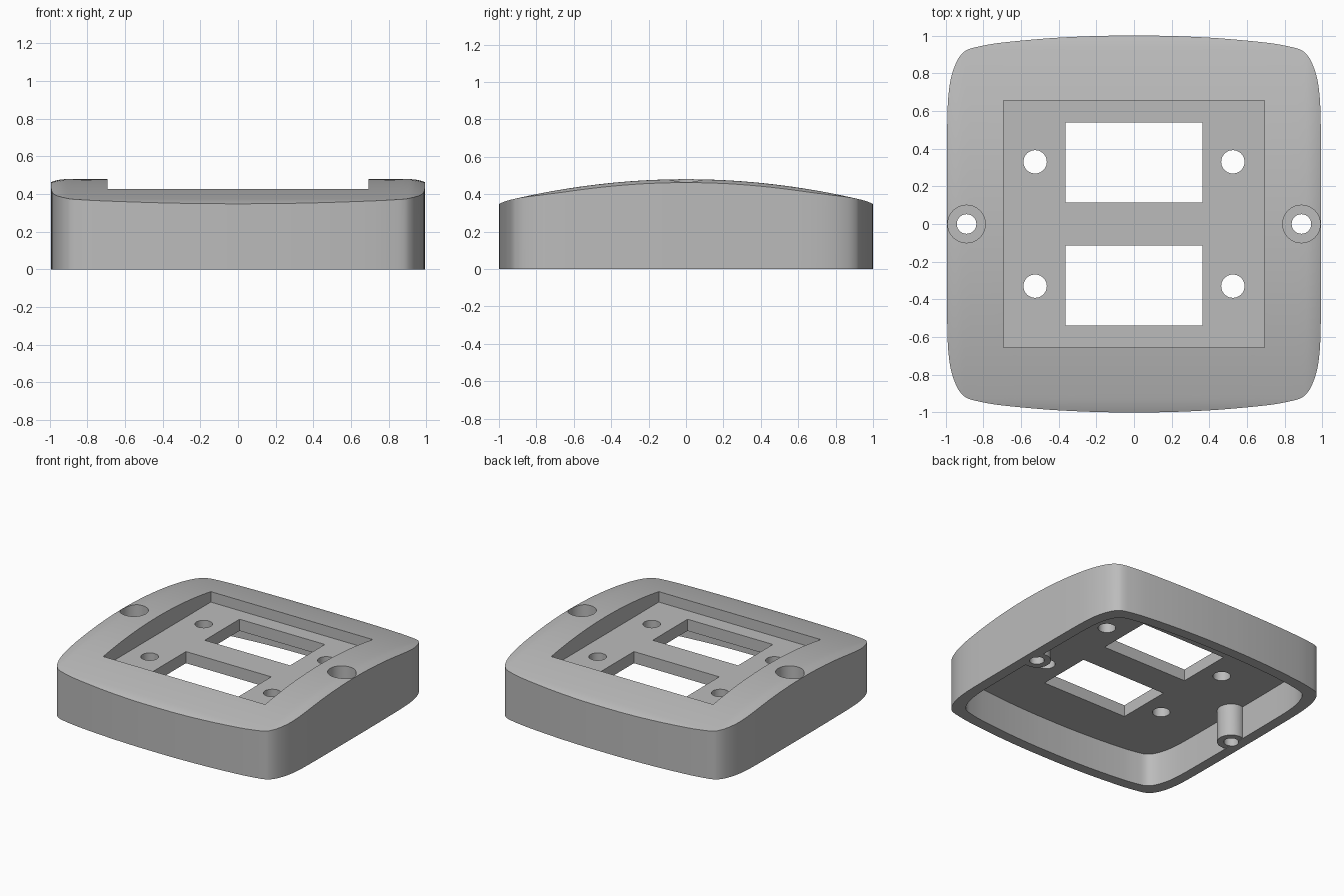
import bpy
import bmesh
import math

if "Cube" in bpy.data.objects:
    bpy.data.objects.remove(bpy.data.objects["Cube"])

TOP = 0.48
FLOOR = 0.345      # recess floor
CEILING = 0.255    # underside of the plate
INNER = 0.92       # cavity plan relative to the outer plan

grey = bpy.data.materials.new("matte grey")
grey.use_nodes = True
grey.diffuse_color = (0.5, 0.5, 0.5, 1)
grey.node_tree.nodes["Principled BSDF"].inputs["Base Color"].default_value = (0.5, 0.5, 0.5, 1)


def rectangle(x0, x1, y0, y1):
    return [(x0, y0), (x1, y0), (x1, y1), (x0, y1)]


def circle(cx, cy, r, n=40):
    return [(cx + r * math.cos(math.tau * i / n), cy + r * math.sin(math.tau * i / n))
            for i in range(n)]


def loft(name, loops):
    # closed solid through a list of vertex loops, capped at both ends
    bm = bmesh.new()
    rings = [[bm.verts.new(p) for p in loop] for loop in loops]
    for low, high in zip(rings, rings[1:]):
        for i in range(len(low)):
            bm.faces.new((low[i - 1], low[i], high[i], high[i - 1]))
    bm.faces.new(rings[0][::-1])
    bm.faces.new(rings[-1])
    bmesh.ops.triangulate(bm, faces=bm.faces[:])
    if bm.calc_volume(signed=True) < 0:
        bmesh.ops.reverse_faces(bm, faces=bm.faces[:])
    mesh = bpy.data.meshes.new(name)
    bm.to_mesh(mesh)
    bm.free()
    mesh.materials.append(grey)
    ob = bpy.data.objects.new(name, mesh)
    bpy.context.collection.objects.link(ob)
    return ob


def prism(name, points, z0, z1):
    return loft(name, [[(x, y, z) for x, y in points] for z in (z0, z1)])


def combine(ob, tool, operation):
    mod = ob.modifiers.new("combine", "BOOLEAN")
    mod.object = tool
    mod.operation = operation
    mod.solver = "EXACT"
    bpy.context.view_layer.objects.active = ob
    bpy.ops.object.modifier_apply(modifier=mod.name)
    if not ob.data.polygons:
        raise RuntimeError("nothing left after " + tool.name)
    bpy.data.objects.remove(tool)


def outline(steps=5):
    # one corner of the pillow shaped plan, mirrored to a full loop and smoothed
    q = [(0.994, 0), (0.993, 0.35), (0.99, 0.6), (0.981, 0.72), (0.965, 0.8),
         (0.94, 0.865), (0.912, 0.905), (0.88, 0.927), (0.82, 0.943),
         (0.7, 0.963), (0.45, 0.986), (0.2, 0.998), (0, 1)]
    half = q + [(-x, y) for x, y in q[-2::-1]]
    loop = half + [(-x, -y) for x, y in half[1:-1]]
    n = len(loop)
    out = []
    for i in range(n):
        a, b, c, d = (loop[(i + k) % n] for k in (-1, 0, 1, 2))
        for s in range(steps):
            t = s / steps
            out.append(tuple(
                b[k] + 0.5 * t * (c[k] - a[k] + t * (2 * a[k] - 5 * b[k] + 4 * c[k] - d[k]
                                  + t * (3 * (b[k] - c[k]) + d[k] - a[k])))
                for k in (0, 1)))
    return out


def edge_drop(v, start, width, depth):
    return depth * max(0, (abs(v) - start) / width) ** 2


def top_height(x, y):
    # arch from front to back that rolls off near the edges
    return (TOP - 0.125 * y * y - edge_drop(x, 0.91, 0.084, 0.018)
            - edge_drop(y, 0.93, 0.07, 0.007))


# Shell: cavity ceiling, inner wall, bottom rim, outer wall, arched top
plan = outline()


def flat_ring(scale, z):
    return [(x * scale, y * scale, z) for x, y in plan]


def top_ring(scale):
    return [(x * scale, y * scale, top_height(x * scale, y * scale)) for x, y in plan]


top_scales = [1, 0.99, 0.98, 0.97, 0.955, 0.94, 0.92, 0.88, 0.84, 0.8, 0.75, 0.7, 0.65, 0.6]
cover = loft("cover_plate",
             [flat_ring(INNER, CEILING), flat_ring(INNER, 0), flat_ring(1, 0)]
             + [top_ring(s) for s in top_scales] + [flat_ring(0.5, 0.42)])

# Square recess in the top
combine(cover, prism("recess", rectangle(-0.693, 0.693, -0.657, 0.657), FLOOR, 0.7), "DIFFERENCE")

# Two windows and four small holes through the plate
for s in (-1, 1):
    y0, y1 = sorted((s * 0.115, s * 0.54))
    combine(cover, prism("window", rectangle(-0.365, 0.365, y0, y1), 0.1, 0.7), "DIFFERENCE")
    for sx in (-1, 1):
        combine(cover, prism("hole", circle(sx * 0.525, s * 0.33, 0.062), 0.1, 0.7), "DIFFERENCE")

# Screw posts with a counterbore and a through hole
for s in (-1, 1):
    cx = s * 0.889
    combine(cover, prism("post", circle(cx, 0, 0.099), 0.004, 0.3), "UNION")
    combine(cover, prism("counterbore", circle(cx, 0, 0.1), 0.335, 0.7), "DIFFERENCE")
    combine(cover, prism("screw_hole", circle(cx, 0, 0.052), -0.1, 0.7), "DIFFERENCE")

# Smooth curved surfaces, crisp edges
bpy.ops.object.select_all(action="DESELECT")
cover.select_set(True)
bpy.context.view_layer.objects.active = cover
bpy.ops.object.shade_smooth_by_angle(angle=math.radians(25))
